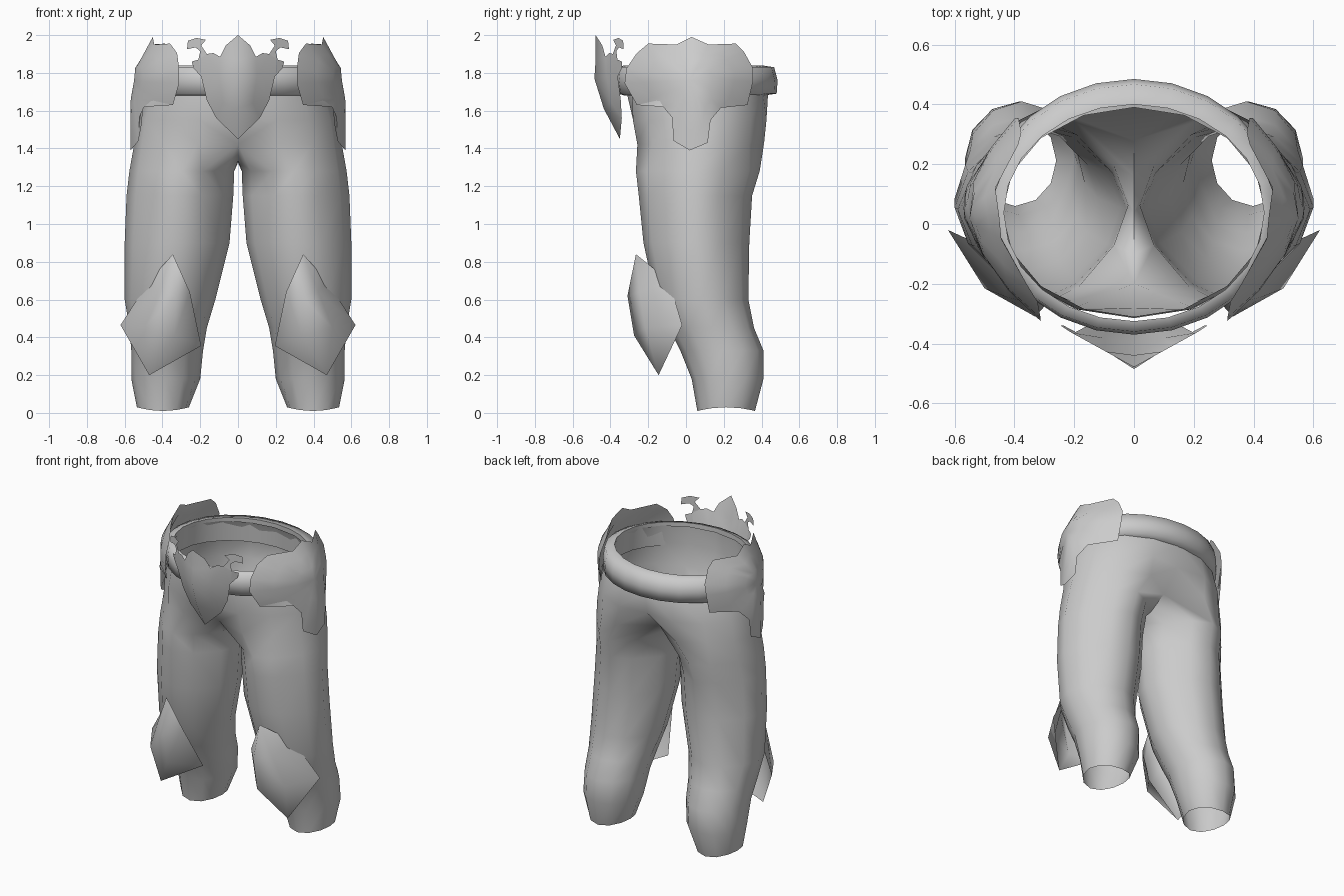
import bpy, bmesh
from math import sin, cos, radians, pi, copysign
from mathutils import Vector

if "Cube" in bpy.data.objects:
    bpy.data.objects.remove(bpy.data.objects["Cube"])

grey = bpy.data.materials.new("plain_grey")
grey.use_nodes = True
grey.diffuse_color = (0.6, 0.6, 0.6, 1)
grey.node_tree.nodes["Principled BSDF"].inputs["Base Color"].default_value = (0.6, 0.6, 0.6, 1)


def finish(name, bm, mirror=True, angle=70):
    """Turn a bmesh into a smooth-shaded object, mirrored if wanted."""
    bmesh.ops.recalc_face_normals(bm, faces=bm.faces)
    mesh = bpy.data.meshes.new(name)
    bm.to_mesh(mesh)
    bm.free()
    mesh.materials.append(grey)
    obj = bpy.data.objects.new(name, mesh)
    bpy.context.collection.objects.link(obj)
    if mirror:
        obj.modifiers.new("mirror", "MIRROR").use_clip = True
    bpy.ops.object.select_all(action="DESELECT")
    obj.select_set(True)
    bpy.context.view_layer.objects.active = obj
    bpy.ops.object.convert(target="MESH")
    bpy.ops.object.shade_smooth_by_angle(angle=radians(angle))


def bridge(bm, a, b, closed=True):
    n = len(a)
    for i in range(n if closed else n - 1):
        j = (i + 1) % n
        bm.faces.new((a[i], a[j], b[j], b[i]))


def add_back(bm, inner, offset):
    """Close a plate with a back that shares its rim, so the edge stays thin."""
    twin = {v: bm.verts.new(v.co + Vector(offset)) for v in inner}
    for f in list(bm.faces):
        if any(v in twin for v in f.verts):
            bm.faces.new([twin.get(v, v) for v in reversed(f.verts)])


def lerp_table(table, t):
    """Linear interpolation in a list of (position, value) pairs."""
    for (t0, v0), (t1, v1) in zip(table, table[1:]):
        if t <= t1:
            return v0 + (v1 - v0) * max(0, (t - t0) / (t1 - t0))
    return table[-1][1]


def power(value, p):
    return copysign(abs(value) ** p, value)


# Trousers: one leg tube that opens into half of the waist
bm = bmesh.new()
OUTER, SIDES = 9, 12
leg = [  # z, inner x, outer x, front y, back y, corner flattening
    (0.01, 0.26, 0.535, 0.06, 0.365, 1), (0.18, 0.2, 0.565, 0.03, 0.41, 1),
    (0.33, 0.185, 0.565, -0.03, 0.41, 1), (0.45, 0.165, 0.575, -0.09, 0.36, 1),
    (0.6, 0.12, 0.6, -0.16, 0.33, 1.12), (0.9, 0.045, 0.6, -0.225, 0.335, 1.22),
    (1.15, 0.025, 0.59, -0.25, 0.35, 1.3), (1.28, 0.02, 0.575, -0.265, 0.39, 1.3)]
rings = []
for z, x0, x1, y0, y1, p in leg:
    ring = []
    for k in range(SIDES):
        a = radians(-120 + 360 / SIDES * k)
        lift = 0.02 * cos(a) ** 2 if z < 0.1 else 0
        ring.append(bm.verts.new(((x0 + x1) / 2 + (x1 - x0) / 2 * power(cos(a), p),
                                  (y0 + y1) / 2 + (y1 - y0) / 2 * power(sin(a), p),
                                  z + lift)))
    rings.append(ring)

waist = [  # z, half width, front y, back y, centre front y, centre back y
    (1.42, 0.55, -0.285, 0.44, -0.2, 0.28), (1.55, 0.53, -0.31, 0.455, -0.28, 0.41),
    (1.7, 0.485, -0.315, 0.435, -0.315, 0.435), (1.82, 0.44, -0.31, 0.39, -0.31, 0.39)]
upper = []
for z, rx, y0, y1, c0, c1 in waist:
    ring = []
    for k in range(OUTER):
        a = -pi / 2 + pi * k / (OUTER - 1)
        y = (y0 + y1) / 2 + (y1 - y0) / 2 * sin(a)
        y = c0 if k == 0 else c1 if k == OUTER - 1 else y
        x = 0 if k in (0, OUTER - 1) else rx * cos(a)
        ring.append(bm.verts.new((x, y, z)))
    upper.append(ring)
# Crotch line along the middle, from back to front
crotch = [bm.verts.new((0, y, z)) for y, z in ((0.16, 1.35), (0.04, 1.325), (-0.1, 1.34))]
for a, b in zip(rings, rings[1:]):
    bridge(bm, a, b)
bridge(bm, rings[-1], upper[0] + crotch)
for a, b in zip(upper, upper[1:]):
    bridge(bm, a, b, closed=False)
finish("trousers", bm)

# Belt: a band with a slightly rounded outer face
bm = bmesh.new()
section = [  # z, half width, front y, back y
    (1.68, 0.45, -0.325, 0.41), (1.69, 0.49, -0.36, 0.48), (1.76, 0.492, -0.37, 0.485),
    (1.83, 0.485, -0.36, 0.467), (1.84, 0.435, -0.325, 0.4)]
loops = []
for z, rx, y0, y1 in section:
    loops.append([bm.verts.new((rx * cos(a), (y0 + y1) / 2 + (y1 - y0) / 2 * sin(a), z))
                  for a in (2 * pi * i / 24 for i in range(24))])
for a, b in zip(loops, loops[1:] + loops[:1]):
    bridge(bm, a, b)
finish("belt", bm, mirror=False, angle=85)

# Hip plates: a shaped shield bent around each hip
bm = bmesh.new()
shield = [
    (0.03, 1.99), (-0.05, 1.95), (-0.2, 1.955), (-0.26, 1.905), (-0.315, 1.825),
    (-0.325, 1.745), (-0.26, 1.63), (-0.12, 1.62), (-0.075, 1.565), (-0.065, 1.44),
    (0.02, 1.39), (0.115, 1.43), (0.13, 1.55), (0.185, 1.615), (0.325, 1.63),
    (0.355, 1.755), (0.355, 1.825), (0.305, 1.915), (0.265, 1.955), (0.12, 1.95)]
hip_reach = [(1.39, 0.578), (1.6, 0.578), (1.82, 0.55), (1.99, 0.455)]
hip_bend = [(-0.33, 0.25), (-0.26, 0.18), (-0.2, 0.115), (-0.12, 0.06), (0.04, 0),
            (0.13, 0.015), (0.25, 0.075), (0.36, 0.165)]
hip_wrap = [(1.62, 1.3), (1.75, 1)]


def hip_vert(y, z):
    drop = lerp_table(hip_bend, y) * lerp_table(hip_wrap, z)
    return bm.verts.new((lerp_table(hip_reach, z) - drop, y, z))


mid_y, mid_z = 0.02, 1.76
loops = [[hip_vert(mid_y + (y - mid_y) * s, mid_z + (z - mid_z) * s)
          for y, z in shield] for s in (1, 0.7, 0.35)]
for a, b in zip(loops, loops[1:]):
    bridge(bm, a, b)
hub = hip_vert(mid_y, mid_z)
for i, v in enumerate(loops[-1]):
    bm.faces.new((v, loops[-1][(i + 1) % len(shield)], hub))
add_back(bm, loops[1] + loops[2] + [hub], (-0.03, 0, 0))
finish("hip_plates", bm)

# Front plate: half of a horned, ridged shield, named points joined into faces
bm = bmesh.new()
ridge = [(1.45, -0.35), (1.61, -0.435), (1.77, -0.485), (1.87, -0.475), (2.0, -0.415)]
spots = {
    "A": (0, 2.0), "B": (0, 1.87), "C": (0, 1.77), "D": (0, 1.61), "E": (0, 1.45),
    "M": (0.1, 1.78), "N": (0.08, 1.64),
    "a": (0.065, 1.945), "b": (0.095, 1.885), "c": (0.13, 1.905), "d": (0.165, 1.9),
    "e": (0.21, 1.87), "f": (0.235, 1.825), "g": (0.195, 1.78), "h": (0.165, 1.655),
    "i": (0.115, 1.56), "w": (0.245, 1.86), "p": (0.2, 1.915), "q": (0.195, 1.945),
    "r": (0.225, 1.935), "s": (0.22, 1.985), "t": (0.17, 1.975), "u": (0.27, 1.925),
    "v": (0.265, 1.97)}


def plate_y(x, z):
    limit = -0.385 + 0.55 * (x - 0.17) if z > 1.86 else -0.34
    return min(lerp_table(ridge, z) + 0.63 * x, limit)


vert = {k: bm.verts.new((x, plate_y(x, z), z)) for k, (x, z) in spots.items()}
for names in ("ABba", "BCMb", "bMc", "cMd", "dMge", "egf", "efw", "CDNM", "MNhg",
              "DEiN", "Nih", "depq", "qprst", "sruv"):
    bm.faces.new([vert[k] for k in names])
add_back(bm, [vert[k] for k in "BCDMN"], (0, 0.04, 0))
finish("front_plate", bm)

# Knee pads: rounded diamond plates wrapping the front of each knee
bm = bmesh.new()
rows = [[bm.verts.new(p) for p in row] for row in (
    [(0.255, -0.225, 0.64), (0.33, -0.31, 0.62), (0.425, -0.245, 0.64), (0.47, -0.09, 0.7)],
    [(0.195, -0.09, 0.355), (0.335, -0.275, 0.41), (0.5, -0.215, 0.45), (0.622, -0.02, 0.465)])]
top = bm.verts.new((0.345, -0.265, 0.84))
tip = bm.verts.new((0.47, -0.145, 0.2))
bridge(bm, rows[0], rows[1], closed=False)
for i in range(3):
    bm.faces.new((top, rows[0][i], rows[0][i + 1]))
    bm.faces.new((rows[1][i], tip, rows[1][i + 1]))
add_back(bm, [v for row in rows for v in row[1:3]], (-0.015, 0.04, 0))
finish("knee_pads", bm, angle=88)
